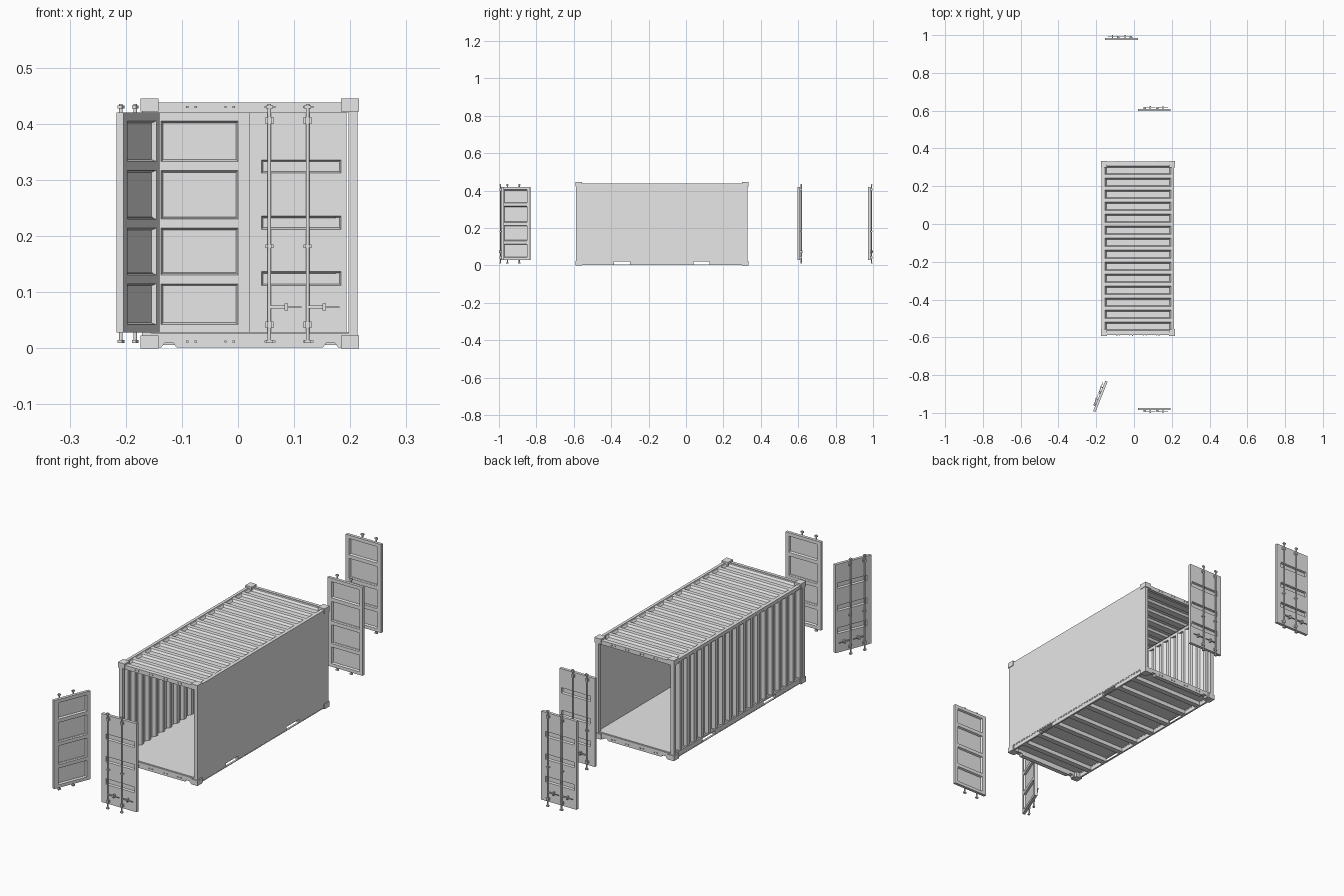
import bpy, bmesh, math
from mathutils import Matrix, Vector

cube = bpy.data.objects.get("Cube")
if cube:
    bpy.data.objects.remove(cube, do_unlink=True)

grey = bpy.data.materials.new("light_grey_paint")
grey.use_nodes = True
grey.diffuse_color = (0.8, 0.8, 0.8, 1)
for node in grey.node_tree.nodes:
    if node.type == 'BSDF_PRINCIPLED':
        node.inputs["Base Color"].default_value = (0.8, 0.8, 0.8, 1)


def finish(name, bm, place=None, mirrored=False):
    if place:
        bm.transform(place)
    if mirrored:
        bmesh.ops.reverse_faces(bm, faces=bm.faces[:])
    mesh = bpy.data.meshes.new(name)
    bm.to_mesh(mesh)
    bm.free()
    mesh.materials.append(grey)
    obj = bpy.data.objects.new(name, mesh)
    bpy.context.collection.objects.link(obj)
    return obj


def box(bm, x0, x1, y0, y1, z0, z1):
    size = Matrix.Diagonal((x1 - x0, y1 - y0, z1 - z0, 1))
    centre = Matrix.Translation(((x0 + x1) / 2, (y0 + y1) / 2, (z0 + z1) / 2))
    bmesh.ops.create_cube(bm, size=1, matrix=centre @ size)


def extrude(bm, points, vec):
    """Closed outline of 3D points pushed along a vector."""
    face = bm.faces.new([bm.verts.new(p) for p in points])
    new = bmesh.ops.extrude_face_region(bm, geom=[face], use_keep_orig=True)["geom"]
    bmesh.ops.translate(bm, vec=vec, verts=[g for g in new if isinstance(g, bmesh.types.BMVert)])
    bmesh.ops.recalc_face_normals(bm, faces=bm.faces[:])


def pressed_sheet(bm, us, vs, place, slope, depth, flip=False):
    """Grid sheet whose odd cells are pressed in with sloped sides."""
    grid = [[bm.verts.new(place(u, v)) for v in vs] for u in us]
    pressed = []
    for i in range(len(us) - 1):
        for j in range(len(vs) - 1):
            ring = [grid[i][j], grid[i + 1][j], grid[i + 1][j + 1], grid[i][j + 1]]
            face = bm.faces.new(ring[::-1] if flip else ring)
            if i % 2 and j % 2:
                pressed.append(face)
    bm.normal_update()
    bmesh.ops.inset_individual(bm, faces=pressed, thickness=slope, depth=-depth)


# Main dimensions of the box
XL, XR, YF, YB = -0.171, 0.213, -0.588, 0.330
SILL, HEAD, TOP = 0.027, 0.42, 0.438
MID = (XL + XR) / 2
BARS = (0.036, 0.104)

# Corner castings
bm = bmesh.new()
for x in (XL - 0.003, XR - 0.029):
    for y in (YF - 0.004, YB - 0.031):
        for z in (0, 0.422):
            box(bm, x, x + 0.032, y, y + 0.035, z, z + 0.023)
finish("corner_castings", bm)

# Corner posts and top rails
bm = bmesh.new()
for x in (XL, XR - 0.016):
    for y in (YF, YB - 0.016):
        box(bm, x, x + 0.016, y, y + 0.016, 0.01, TOP - 0.005)
finish("corner_posts", bm)
bm = bmesh.new()
for y in (YF, YB - 0.014):
    box(bm, XL + 0.005, XR - 0.005, y, y + 0.014, HEAD, TOP)
for x in (XL, XR - 0.013):
    box(bm, x, x + 0.013, YF + 0.01, YB - 0.01, HEAD + 0.003, TOP)
finish("top_rails", bm)

# End sills with two small notches underneath
for name, y in (("front_sill", YF), ("back_sill", YB - 0.02)):
    bm = bmesh.new()
    outline = [(XL + 0.005, SILL), (XL + 0.005, 0.001)]
    for c in (MID - 0.144, MID + 0.144):
        outline += [(c - 0.014, 0.001), (c - 0.008, 0.009), (c + 0.008, 0.009), (c + 0.014, 0.001)]
    outline += [(XR - 0.005, 0.001), (XR - 0.005, SILL)]
    extrude(bm, [(x, y, z) for x, z in outline], Vector((0, 0.02, 0)))
    finish(name, bm)

# Lock keepers on the sills and headers
bm = bmesh.new()
for y in (YF - 0.004, YB):
    for side in (-1, 1):
        for bar in BARS:
            for off in (-0.0075, 0.0075):
                x = MID + side * bar + off
                for z in (0.012, 0.43):
                    box(bm, x - 0.002, x + 0.002, y, y + 0.004, z - 0.002, z + 0.002)
finish("lock_keepers", bm)

# Side bottom rails, open at the lifting pockets
bm = bmesh.new()
pockets = [(-0.385, -0.30), (0.04, 0.125)]
stops = [YF + 0.025] + [v for p in pockets for v in p] + [YB - 0.025]
for x in (XL + 0.001, XR - 0.009):
    box(bm, x, x + 0.008, stops[0], stops[-1], 0.021, SILL)
    box(bm, x, x + 0.008, stops[0], stops[-1], 0.003, 0.006)
    for a, b in zip(stops[::2], stops[1::2]):
        box(bm, x + 0.001, x + 0.007, a, b, 0.005, 0.022)
finish("bottom_side_rails", bm)

# Floor and cross members
bm = bmesh.new()
box(bm, XL + 0.008, XR - 0.008, YF + 0.005, YB - 0.005, 0.024, 0.029)
finish("floor", bm)
bm = bmesh.new()
for y in (-0.495, -0.398, -0.287, -0.185, -0.075, 0.027, 0.138, 0.235):
    box(bm, XL + 0.008, XR - 0.008, y - 0.0125, y + 0.0125, 0.006, 0.025)
finish("cross_members", bm)

# Plain side wall
bm = bmesh.new()
box(bm, XR - 0.008, XR, YF, YB, SILL - 0.002, TOP - 0.001)
finish("left_flat_wall", bm)

# Corrugated side wall
bm = bmesh.new()
ribs = 18
start, end = YF + 0.014, YB - 0.014
pitch = (end - start) / ribs
profile = []
for i in range(ribs):
    y = start + i * pitch
    for t, d in ((0, 0), (0.3, 0), (0.5, 0.012), (0.8, 0.012)):
        profile.append((XL + 0.003 + d, y + t * pitch))
profile.append((XL + 0.003, end))
low = [bm.verts.new((x, y, SILL - 0.003)) for x, y in profile]
high = [bm.verts.new((x, y, HEAD + 0.008)) for x, y in profile]
for i in range(len(profile) - 1):
    bm.faces.new((low[i + 1], low[i], high[i], high[i + 1]))
finish("right_corrugated_wall", bm)

# Roof with pressed cross grooves
bm = bmesh.new()
grooves = 14
pitch = (end - start) / grooves
vs = [start]
for i in range(grooves):
    c = start + (i + 0.5) * pitch
    vs += [c - 0.35 * pitch, c + 0.35 * pitch]
vs.append(end)
us = [XL + 0.01, XL + 0.018, XR - 0.018, XR - 0.01]
pressed_sheet(bm, us, vs, lambda u, v: (u, v, TOP - 0.002), 0.009, 0.009)
finish("roof", bm)


# Doors: local x runs from the meeting edge to the hinge, outside faces -y
W, T = 0.173, 0.013
INNER = [SILL + 0.001, 0.042, 0.115, 0.131, 0.214, 0.230, 0.317, 0.333, 0.405, HEAD]
OUTER = [SILL + 0.001, 0.112, 0.137, 0.212, 0.236, 0.312, 0.336, HEAD]


def door(name, x, y, angle, mirrored):
    place = Matrix.Translation((x, y, 0)) @ Matrix.Rotation(math.radians(angle), 4, 'Z')
    if mirrored:
        place = place @ Matrix.Diagonal((-1, 1, 1, 1))
    # Leaf with pressed panels on both faces
    bm = bmesh.new()
    pressed_sheet(bm, [0, 0.022, 0.164, W], OUTER, lambda u, v: (u, -T, v), 0.004, 0.008)
    pressed_sheet(bm, [0, 0.02, 0.157, W], INNER, lambda u, v: (u, 0, v), 0.005, 0.008, True)
    z0, z1 = INNER[0], HEAD
    rim = [(0, z0), (W, z0), (W, z1), (0, z1)]
    for (xa, za), (xb, zb) in zip(rim, rim[1:] + rim[:1]):
        bm.faces.new([bm.verts.new(p) for p in
                      ((xa, 0, za), (xb, 0, zb), (xb, -T, zb), (xa, -T, za))])
    finish(name + "_leaf", bm, place, mirrored)

    # Locking bars
    bm = bmesh.new()
    for bx in BARS:
        spot = Matrix.Translation((bx, -T - 0.006, 0.222))
        bmesh.ops.create_cone(bm, cap_ends=True, segments=12, radius1=0.0032,
                              radius2=0.0032, depth=0.426, matrix=spot)
    for f in bm.faces:
        f.smooth = len(f.verts) == 4
    finish(name + "_locking_bars", bm, place, mirrored)

    # Cams, brackets and handles
    bm = bmesh.new()
    for bx in BARS:
        for z in (0.012, 0.43):
            box(bm, bx - 0.006, bx + 0.006, -T - 0.010, -T - 0.002, z - 0.003, z + 0.003)
        for z, h in ((0.042, 0.006), (0.182, 0.003), (0.406, 0.006)):
            box(bm, bx - 0.007, bx + 0.007, -T - 0.004, -T, z - h, z + h)
            box(bm, bx - 0.0042, bx + 0.0042, -T - 0.0105, -T - 0.002, z - h, z + h)
        hub = bx + 0.03
        box(bm, bx, hub, -T - 0.010, -T - 0.006, 0.071, 0.076)
        box(bm, hub, bx + 0.057, -T - 0.010, -T - 0.007, 0.0715, 0.0745)
        box(bm, hub - 0.003, hub + 0.003, -T - 0.014, -T, 0.067, 0.08)
    finish(name + "_lock_fittings", bm, place, mirrored)


door("front_left_door", 0.02, -0.973, 0, False)
door("front_right_door", -0.2045, -0.9955, -112, True)
door("back_left_door", 0.02, 0.597, 180, True)
door("back_right_door", 0.02, 0.973, 180, False)
